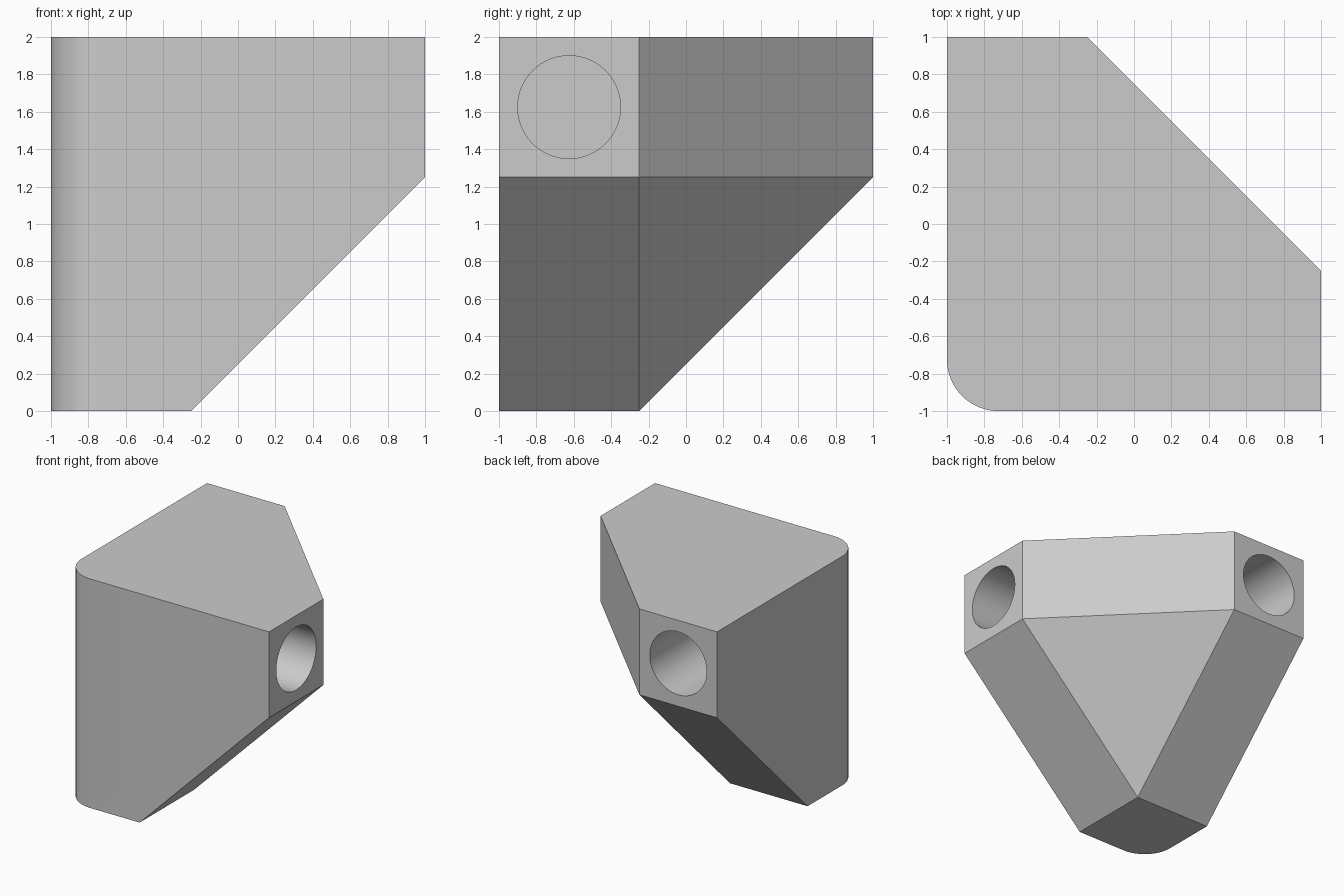
import bpy, bmesh
from math import pi
from mathutils import Matrix, Vector

cube = bpy.data.objects.get("Cube")
if cube:
    bpy.data.objects.remove(cube, do_unlink=True)

ARM = 0.75       # width of each square socket arm
LENGTH = 2.0     # overall length along every axis
ROUND = 0.275    # radius of the rounded upright edge
BORE = 0.275     # radius of the socket holes
DEPTH = 1.25     # depth of the socket holes
CORNER = Vector((-1, -1, 2))
DIRECTIONS = [Vector((1, 0, 0)), Vector((0, 1, 0)), Vector((0, 0, -1))]

grey = bpy.data.materials.new("plain_grey")
grey.use_nodes = True
colour = (0.6, 0.6, 0.6, 1)
grey.diffuse_color = colour
grey.node_tree.nodes["Principled BSDF"].inputs["Base Color"].default_value = colour


def add_object(name, bm):
    mesh = bpy.data.meshes.new(name)
    bmesh.ops.recalc_face_normals(bm, faces=bm.faces)
    bm.to_mesh(mesh)
    bm.free()
    mesh.materials.append(grey)
    obj = bpy.data.objects.new(name, mesh)
    bpy.context.collection.objects.link(obj)
    return obj


# Body: hull wrapped around three square arms that share one corner
bm = bmesh.new()
for i, along in enumerate(DIRECTIONS):
    side_a, side_b = DIRECTIONS[i - 1], DIRECTIONS[i - 2]
    for a in (0, ARM):
        for b in (0, ARM):
            bm.verts.new(CORNER + along * LENGTH + side_a * a + side_b * b)
bm.verts.new(CORNER)
bmesh.ops.remove_doubles(bm, verts=bm.verts, dist=0.001)
hull = bmesh.ops.convex_hull(bm, input=bm.verts)
loose = {v for v in hull["geom_interior"] + hull["geom_unused"]
         if isinstance(v, bmesh.types.BMVert)}
bmesh.ops.delete(bm, geom=list(loose), context='VERTS')
bmesh.ops.dissolve_limit(bm, angle_limit=0.01, verts=bm.verts, edges=bm.edges)

# Rounded upright edge
upright = [e for e in bm.edges
           if all((v.co.xy - CORNER.xy).length < 0.01 for v in e.verts)]
bmesh.ops.bevel(bm, geom=upright, offset=ROUND, segments=16, profile=0.5,
                affect='EDGES', clamp_overlap=False)
body = add_object("corner_connector", bm)

# Round socket holes, one in the end of each arm
for name, along in zip(("side", "back", "lower"), DIRECTIONS):
    bm = bmesh.new()
    bmesh.ops.create_cone(bm, cap_ends=True, segments=64, radius1=BORE,
                          radius2=BORE, depth=2 * DEPTH)
    turn = Vector((0, 0, 1)).rotation_difference(along).to_matrix().to_4x4()
    centre = CORNER + along * LENGTH
    for other in DIRECTIONS:
        if other != along:
            centre = centre + other * (ARM / 2)
    bm.transform(Matrix.Translation(centre) @ turn)
    cutter = add_object(name + "_hole_cutter", bm)
    cutter.hide_render = True
    cutter.hide_set(True)
    cut = body.modifiers.new(name + "_hole", 'BOOLEAN')
    cut.object = cutter
    cut.operation = 'DIFFERENCE'
    cut.solver = 'EXACT'

# Apply the holes, then smooth the round surfaces only
bpy.ops.object.select_all(action='DESELECT')
bpy.context.view_layer.objects.active = body
body.select_set(True)
for modifier in list(body.modifiers):
    bpy.ops.object.modifier_apply(modifier=modifier.name)
for obj in [o for o in bpy.data.objects if o.name.endswith("_hole_cutter")]:
    bpy.data.objects.remove(obj, do_unlink=True)
bpy.ops.object.shade_smooth_by_angle(angle=pi / 6)
